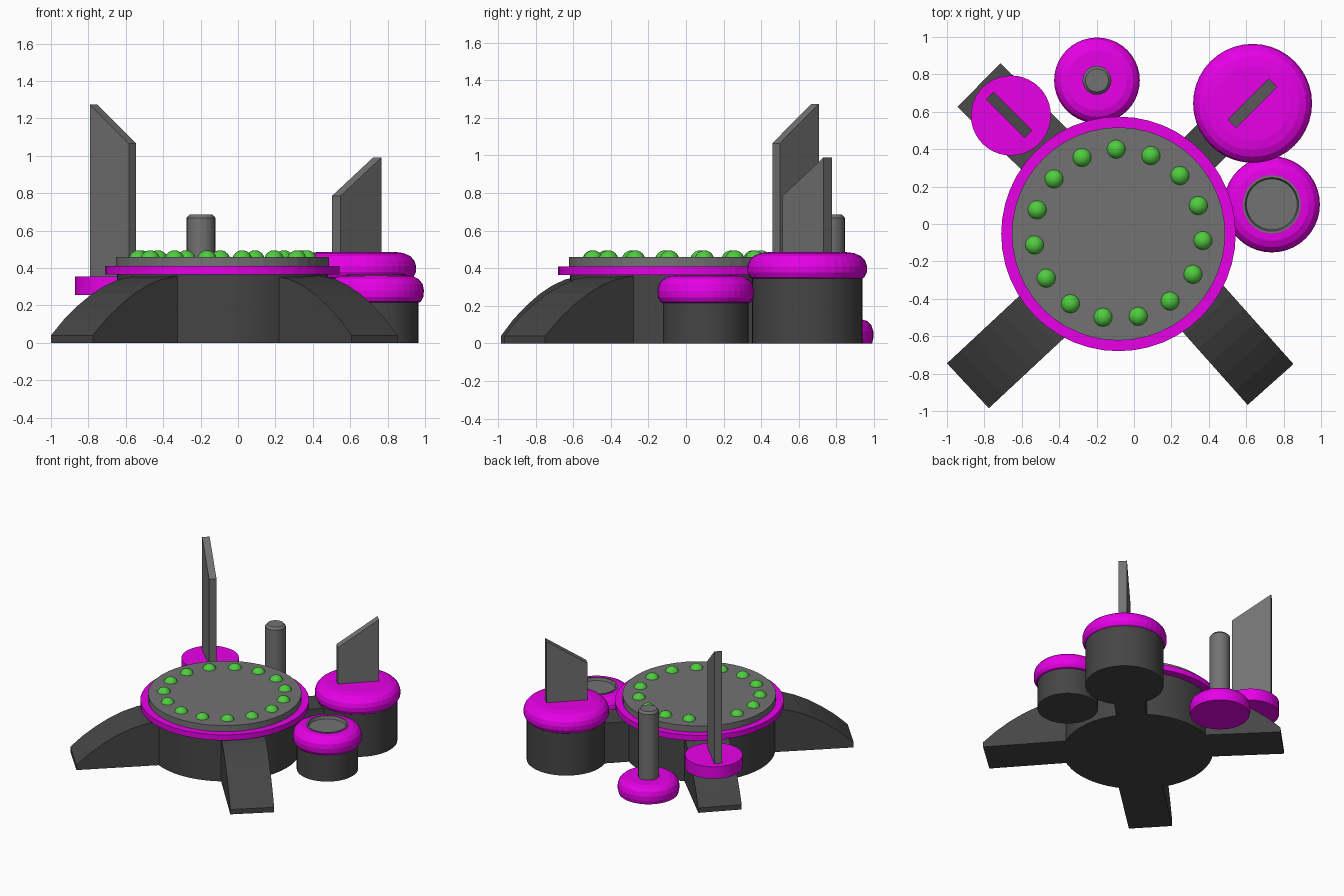
import bpy, bmesh
from math import sin, cos, pi, radians
from mathutils import Matrix

if "Cube" in bpy.data.objects:
    bpy.data.objects.remove(bpy.data.objects["Cube"])


def material(name, color):
    m = bpy.data.materials.new(name)
    m.diffuse_color = color
    m.use_nodes = True
    m.node_tree.nodes["Principled BSDF"].inputs["Base Color"].default_value = m.diffuse_color
    return m


MAGENTA = material("magenta", (0.80, 0.0, 0.80, 1))
GREEN = material("green", (0.08, 0.60, 0.05, 1))
DARK = material("dark_grey", (0.06, 0.06, 0.06, 1))
GREY = material("mid_grey", (0.17, 0.17, 0.17, 1))


def finish(name, bm, mat):
    bmesh.ops.recalc_face_normals(bm, faces=bm.faces)
    me = bpy.data.meshes.new(name)
    bm.to_mesh(me)
    bm.free()
    me.materials.append(mat)
    ob = bpy.data.objects.new(name, me)
    bpy.context.collection.objects.link(ob)
    return ob


def lathe(name, xy, profile, mat, n=40):
    """Revolve (radius, z) points around a vertical axis, capping both ends."""
    bm = bmesh.new()
    rings = [[bm.verts.new((xy[0] + r * cos(2 * pi * i / n),
                            xy[1] + r * sin(2 * pi * i / n), z))
              for i in range(n)] for r, z in profile]
    for a, b in zip(rings, rings[1:]):
        for i in range(n):
            j = (i + 1) % n
            bm.faces.new((a[i], a[j], b[j], b[i]))
    bm.faces.new(rings[0])
    bm.faces.new(rings[-1])
    return finish(name, bm, mat)


def slab(name, xy, angle, outline, width, mat):
    """Extrude a (distance, z) outline sideways, then aim it along an angle."""
    bm = bmesh.new()
    f = bm.faces.new([bm.verts.new((d, -width / 2, z)) for d, z in outline])
    new = bmesh.ops.extrude_face_region(bm, geom=[f])["geom"]
    bmesh.ops.translate(bm, vec=(0, width, 0),
                        verts=[v for v in new if isinstance(v, bmesh.types.BMVert)])
    bm.transform(Matrix.Translation((xy[0], xy[1], 0)) @ Matrix.Rotation(radians(angle), 4, 'Z'))
    return finish(name, bm, mat)


# Central drum with its rim and top plate
C = (-0.083, -0.053)
lathe("drum", C, [(0.565, 0), (0.565, 0.366)], DARK, 48)
lathe("drum_rim", C, [(0.627, 0.365), (0.627, 0.41)], MAGENTA, 48)
lathe("top_plate", C, [(0.57, 0.409), (0.57, 0.46)], GREY, 48)

# Ring of lamps on the top plate
for i in range(15):
    a = radians(91.5 - 24 * i)
    bm = bmesh.new()
    bmesh.ops.create_uvsphere(bm, u_segments=20, v_segments=12, radius=0.053)
    bm.transform(Matrix.Translation((C[0] + 0.453 * cos(a), C[1] + 0.453 * sin(a), 0.442)))
    for f in bm.faces:
        f.smooth = True
    finish(f"lamp_{i + 1}", bm, GREEN)

# Curved legs, placed by the middle of the foot
LEG = [(0, 0), (0, 0.04), (-0.1, 0.13), (-0.2, 0.202), (-0.3, 0.262), (-0.4, 0.308),
       (-0.5, 0.34), (-0.64, 0.362), (-0.9, 0.362), (-0.9, 0)]
for name, xy, angle in (("front_left_leg", (-0.888, -0.865), 223),
                        ("front_right_leg", (0.73, -0.858), 311.7),
                        ("back_left_leg", (-0.829, 0.743), 135.5)):
    slab(name, xy, angle, LEG, 0.328, DARK)

# Connecting block to the big pod
slab("pod_link", C, 45, [(0.4, 0), (0.9, 0), (0.9, 0.33), (0.4, 0.33)], 0.23, DARK)

# Big pod at the back right with a slanted fin
P = (0.634, 0.645)
lathe("big_pod", P, [(0.295, 0), (0.295, 0.36)], DARK)
lathe("big_pod_cap", P, [(0.285, 0.34), (0.305, 0.353), (0.317, 0.378), (0.318, 0.41),
                         (0.308, 0.441), (0.286, 0.465), (0.25, 0.48), (0.2, 0.487)], MAGENTA)
slab("big_pod_fin", P, 45, [(-0.155, 0.4), (0.155, 0.4), (0.155, 0.99), (-0.155, 0.785)],
     0.064, GREY)

# Small pod on the right with a recessed lid
S = (0.737, 0.105)
lathe("small_pod", S, [(0.228, 0), (0.228, 0.24)], DARK)
lathe("small_pod_ring", S, [(0.215, 0.21), (0.24, 0.22), (0.254, 0.245), (0.257, 0.28),
                            (0.25, 0.315), (0.228, 0.342), (0.195, 0.358), (0.15, 0.362),
                            (0.145, 0.31)], MAGENTA)
lathe("small_pod_lid", S, [(0.155, 0.3), (0.155, 0.367), (0.143, 0.367), (0.136, 0.345)], GREY)

# Back-left disc with a tall slanted fin
D = (-0.658, 0.58)
lathe("fin_disc", D, [(0.214, 0.257), (0.214, 0.355)], MAGENTA)
slab("tall_fin", (-0.668, 0.583), 135, [(-0.147, 0.3), (0.147, 0.3), (0.147, 1.275),
                                        (-0.147, 1.065)], 0.056, GREY)

# Low round base at the back with a post
B = (-0.198, 0.768)
lathe("post_base", B, [(0.222, 0), (0.229, 0.03), (0.229, 0.065), (0.218, 0.098),
                       (0.195, 0.12), (0.16, 0.13)], MAGENTA)
lathe("post", B, [(0.077, 0.1), (0.077, 0.668), (0.062, 0.685)], GREY, 24)

# Smooth the round parts while keeping hard edges
bpy.ops.object.select_all(action='DESELECT')
for name in ("drum", "big_pod", "small_pod", "post"):
    ob = bpy.data.objects[name]
    ob.select_set(True)
    bpy.context.view_layer.objects.active = ob
bpy.ops.object.shade_smooth_by_angle(angle=radians(30))
